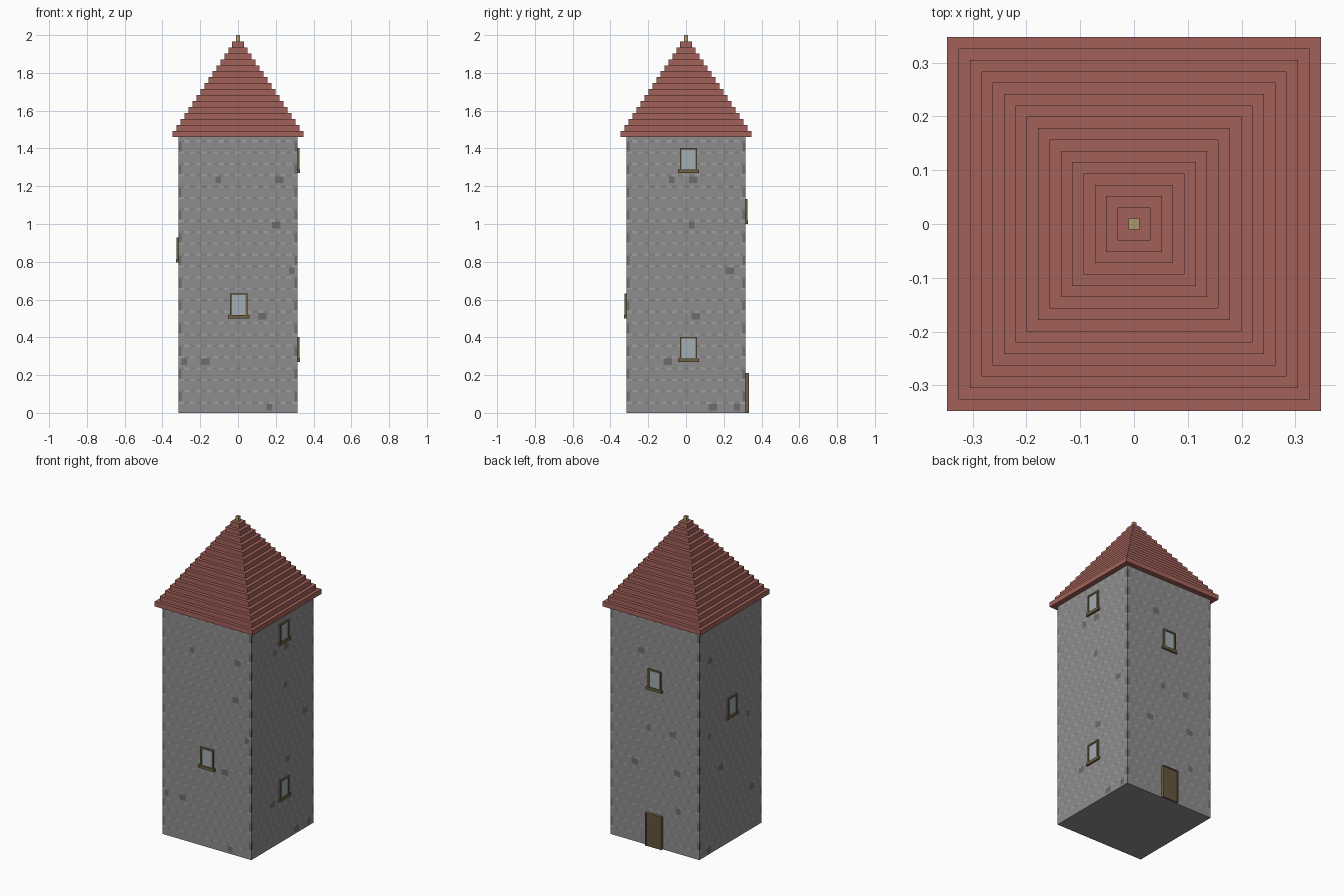
import bpy, bmesh, math
from mathutils import Matrix

if "Cube" in bpy.data.objects:
    bpy.data.objects.remove(bpy.data.objects["Cube"])

H = 0.315          # half width of the tower
TOP = 1.46         # top of the walls


def material(name, r, g, b):
    m = bpy.data.materials.new(name)
    m.diffuse_color = (r, g, b, 1)
    m.use_nodes = True
    m.node_tree.nodes["Principled BSDF"].inputs["Base Color"].default_value = m.diffuse_color
    return m


stone = material("stone", 0.27, 0.27, 0.27)
joint_light = material("light_stone", 0.34, 0.34, 0.34)
joint_dark = material("mid_stone", 0.23, 0.23, 0.23)
dark = material("dark_stone", 0.15, 0.15, 0.15)
tile = material("roof_tile", 0.36, 0.12, 0.10)
trim = material("trim_wood", 0.16, 0.12, 0.06)
wood = material("door_wood", 0.13, 0.09, 0.05)
glass = material("window_glass", 0.36, 0.42, 0.45)
gold = material("finial_gold", 0.42, 0.32, 0.15)


def finish(name, bm, mats):
    bmesh.ops.recalc_face_normals(bm, faces=bm.faces)
    me = bpy.data.meshes.new(name)
    bm.to_mesh(me)
    bm.free()
    for m in mats:
        me.materials.append(m)
    ob = bpy.data.objects.new(name, me)
    bpy.context.collection.objects.link(ob)
    return ob


def boxes(name, mat, spans, side=0):
    """Boxes given as (x0, x1, y0, y1, z0, z1), turned to wall `side`."""
    bm = bmesh.new()
    turn = Matrix.Rotation(side * math.pi / 2, 4, 'Z')
    for x0, x1, y0, y1, z0, z1 in spans:
        m = Matrix.Translation(((x0 + x1) / 2, (y0 + y1) / 2, (z0 + z1) / 2))
        m = turn @ m @ Matrix.Diagonal((x1 - x0, y1 - y0, z1 - z0, 1))
        bmesh.ops.create_cube(bm, size=1, matrix=m)
    return finish(name, bm, [mat])


# Dark stones per wall: (position along wall, course). Walls: front, right, back, left
dark_stones = [
    [(-.285, 4), (-.17, 4), (.165, 0), (.125, 8), (.285, 12), (.2, 16), (-.105, 20), (.22, 20)],
    [(.14, 0), (.27, 0), (-.1, 4), (.05, 8), (.23, 12), (.03, 16), (-.075, 20), (.04, 20)],
    [(.165, 4), (-.14, 8), (.155, 8), (-.045, 12), (.125, 12), (-.095, 20)],
    [(-.22, 0), (.22, 4), (-.1, 8), (-.21, 12), (.18, 12), (-.2, 20)],
]

# Walls: flat masonry with coloured courses
COLS, PITCH = 42, 0.0602
step = 2 * H / COLS
bm = bmesh.new()
for side in range(4):
    turn = Matrix.Rotation(side * math.pi / 2, 4, 'Z')
    for course in range(25):
        z = course * PITCH
        levels = [z, z + 0.012, z + 0.048, z + PITCH]
        for part in range(3):
            z0, z1 = levels[part], min(levels[part + 1], TOP)
            if z1 - z0 < 1e-4:
                continue
            for c in range(COLS):
                u = -H + c * step
                mid = u + step / 2
                idx = 0
                if part == 2:
                    idx = 1 if (c + course * 2) % 4 < 2 else 2
                elif c in (0, COLS - 1) and course % 2:
                    idx = 3
                if part < 2 and any(course == k and abs(mid - s) < step * 1.45
                                    for s, k in dark_stones[side]) and part == 1:
                    idx = 3
                f = bm.faces.new([bm.verts.new(turn @ Matrix.Translation(p).translation)
                                  for p in ((u, -H, z0), (u + step, -H, z0),
                                            (u + step, -H, z1), (u, -H, z1))])
                f.material_index = idx
bmesh.ops.remove_doubles(bm, verts=bm.verts, dist=1e-5)
# Floor and ceiling close the walls
for level in (0, TOP):
    ring = [e for e in bm.edges if e.is_boundary
            and all(abs(v.co.z - level) < 1e-4 for v in e.verts)]
    bmesh.ops.edgeloop_fill(bm, edges=ring)
finish("tower_walls", bm, [stone, joint_light, joint_dark, dark])

# Stepped roof
N, RISE = 16, 0.0317
roof = []
for i in range(N):
    r = 0.347 - 0.0211 * i
    roof.append((-r, r, -r, r, TOP + i * RISE, TOP + (i + 1) * RISE))
boxes("stepped_roof", tile, roof)
boxes("roof_finial", gold, [(-.01, .01, -.01, .01, TOP + N * RISE, 2.0)])


def window(name, side, u, z):
    l, r, t = u - 0.046, u + 0.046, z + 0.133
    out = -H - 0.010
    b = 0.01
    boxes(name + "_frame", trim, [
        (l, l + b, out, -H + .002, z + .018, t), (r - b, r, out, -H + .002, z + .018, t),
        (l + b, r - b, out, -H + .002, t - b, t)], side)
    boxes(name + "_sill", trim, [(l - .01, r + .01, out - .003, -H + .002, z, z + .018)], side)
    boxes(name + "_glass", glass, [(l + b, r - b, -H - .005, -H + .002, z + .018, t - b)], side)


window("front_window", 0, 0.004, 0.50)
window("right_lower_window", 1, 0.013, 0.27)
window("right_upper_window", 1, 0.013, 1.27)
window("back_window", 2, 0.0, 1.0)
window("left_window", 3, 0.012, 0.795)

# Door on the back wall
boxes("door_panel", wood, [(-.049, .049, -.329, -H + .002, 0, .204)], 2)
boxes("door_frame", trim, [(-.056, -.049, -.333, -H + .002, 0, .211),
                           (.049, .056, -.333, -H + .002, 0, .211),
                           (-.049, .049, -.333, -H + .002, .204, .211)], 2)
